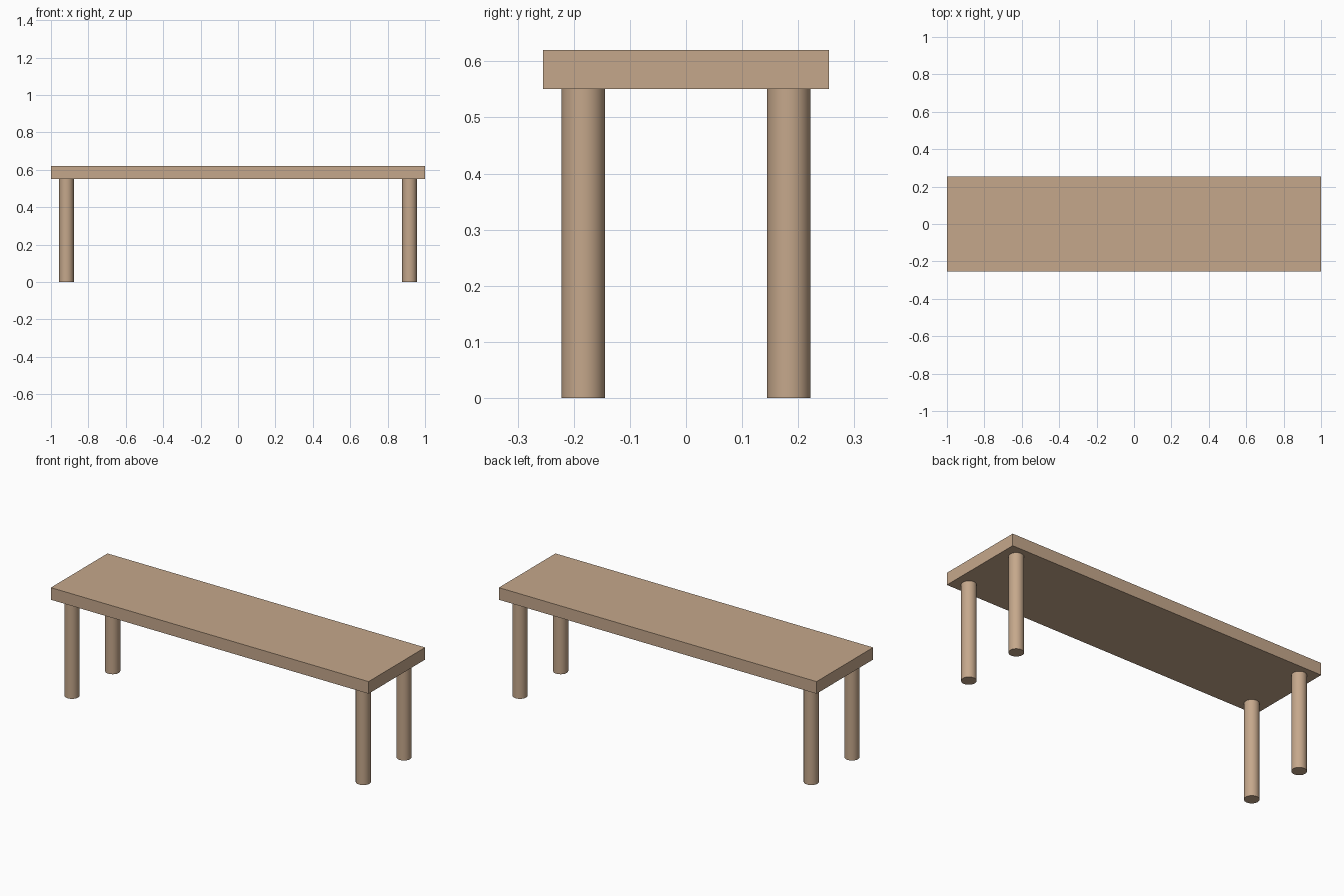
import bpy
from math import radians

if "Cube" in bpy.data.objects:
    bpy.data.objects.remove(bpy.data.objects["Cube"])

SEAT_BOTTOM, SEAT_TOP = 0.551, 0.62
LEG_X, LEG_Y, LEG_R = 0.917, 0.183, 0.039

wood = bpy.data.materials.new("wood")
wood.diffuse_color = (0.56, 0.39, 0.26, 1)
wood.use_nodes = True
wood.node_tree.nodes["Principled BSDF"].inputs["Base Color"].default_value = wood.diffuse_color

# Seat: one flat plank
bpy.ops.mesh.primitive_cube_add(size=1, location=(0, 0, (SEAT_BOTTOM + SEAT_TOP) / 2))
seat = bpy.context.object
seat.name = "seat"
seat.scale = (2, 0.509, SEAT_TOP - SEAT_BOTTOM)
bpy.ops.object.transform_apply(location=False, rotation=False, scale=True)
seat.data.materials.append(wood)

# Legs: four round posts, one near each corner
for y_name, sy in (("front", -1), ("back", 1)):
    for x_name, sx in (("left", -1), ("right", 1)):
        bpy.ops.mesh.primitive_cylinder_add(
            vertices=32, radius=LEG_R, depth=SEAT_BOTTOM,
            location=(sx * LEG_X, sy * LEG_Y, SEAT_BOTTOM / 2))
        leg = bpy.context.object
        leg.name = f"{y_name}_{x_name}_leg"
        leg.data.materials.append(wood)
        bpy.ops.object.shade_smooth_by_angle(angle=radians(30))
